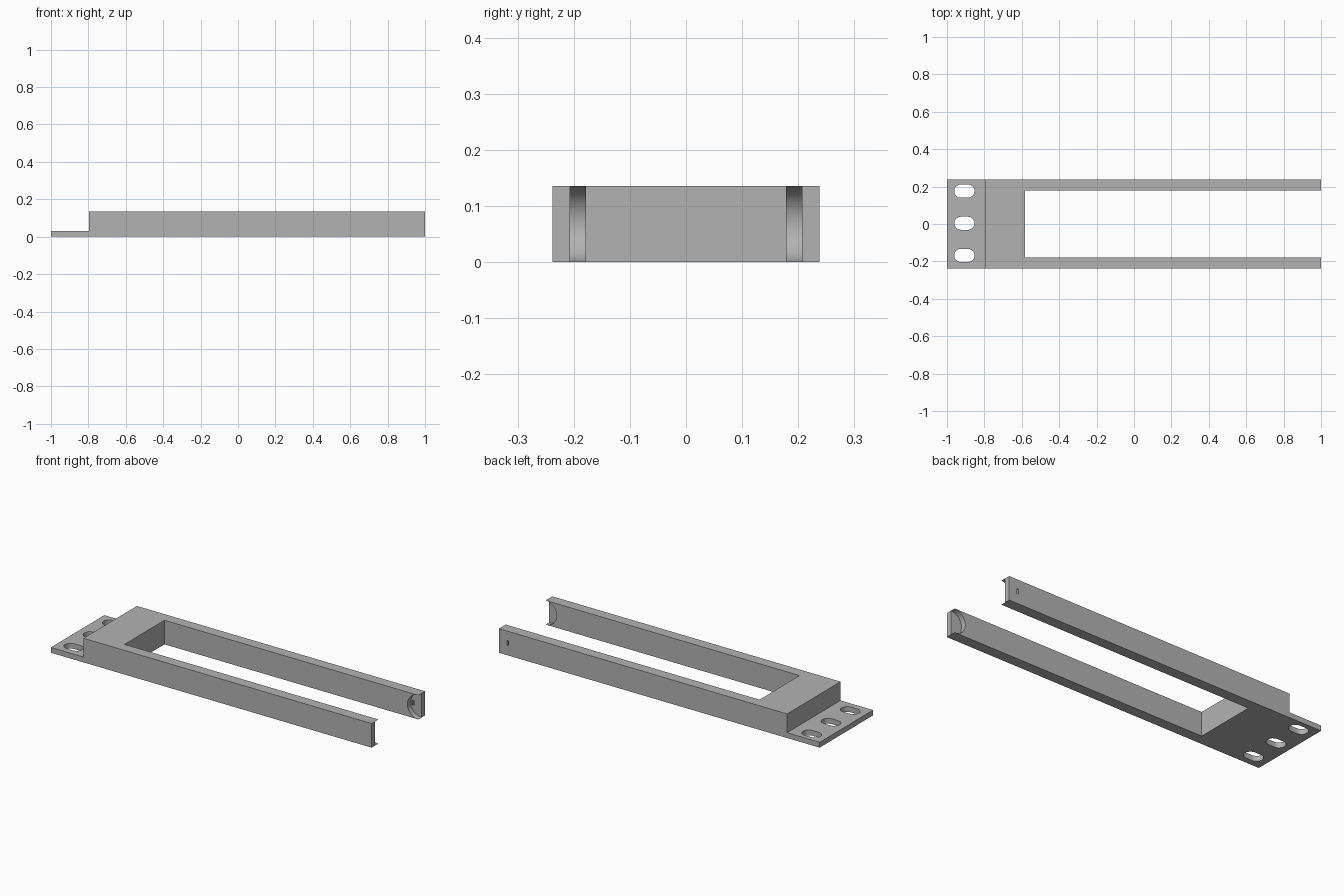
import bpy
import bmesh
from math import cos, sin, pi, radians
from mathutils import Vector

cube = bpy.data.objects.get("Cube")
if cube:
    bpy.data.objects.remove(cube)

HEIGHT, HALF_WIDTH, INNER = 0.136, 0.238, 0.178

grey = bpy.data.materials.new("plain grey")
grey.use_nodes = True
colour = (0.45, 0.45, 0.45, 1)
grey.diffuse_color = colour
grey.node_tree.nodes["Principled BSDF"].inputs["Base Color"].default_value = colour


def prism(name, points, offset):
    """Extrude a closed outline of 3D points along an offset."""
    bm = bmesh.new()
    face = bm.faces.new([bm.verts.new(p) for p in points])
    top = bmesh.ops.extrude_face_region(bm, geom=[face])["geom"]
    bmesh.ops.translate(bm, vec=Vector(offset),
                        verts=[v for v in top if isinstance(v, bmesh.types.BMVert)])
    bmesh.ops.recalc_face_normals(bm, faces=bm.faces)
    mesh = bpy.data.meshes.new(name)
    bm.to_mesh(mesh)
    bm.free()
    obj = bpy.data.objects.new(name, mesh)
    bpy.context.collection.objects.link(obj)
    mesh.materials.append(grey)
    return obj


def box(name, x, y, z):
    outline = [(x[0], y[0], z[0]), (x[1], y[0], z[0]),
               (x[1], y[1], z[0]), (x[0], y[1], z[0])]
    return prism(name, outline, (0, 0, z[1] - z[0]))


def cut(target, cutter):
    cutter.hide_render = True
    mod = target.modifiers.new("cut", 'BOOLEAN')
    mod.operation, mod.solver, mod.object = 'DIFFERENCE', 'EXACT', cutter
    bpy.context.view_layer.objects.active = target
    bpy.ops.object.modifier_apply(modifier=mod.name)
    bpy.data.objects.remove(cutter)


# Stepped side profile: thin mounting flange, then the tall body
profile = [(-1, 0), (1, 0), (1, HEIGHT), (-0.797, HEIGHT), (-0.797, 0.03), (-1, 0.03)]
frame = prism("forked_bracket", [(x, -HALF_WIDTH, z) for x, z in profile],
              (0, 2 * HALF_WIDTH, 0))

# Long opening between the two arms
cut(frame, box("opening", (-0.583, 1.2), (-INNER, INNER), (-0.1, 0.3)))

# Three rounded mounting slots in the flange
for y in (-0.168, 0.004, 0.176):
    outline = []
    for side in (1, -1):
        for i in range(13):
            a = pi * i / 12 - pi / 2
            outline.append((-0.907 + side * (0.019 + 0.035 * cos(a)),
                            y + side * 0.035 * sin(a), -0.1))
    cut(frame, prism("slot", outline, (0, 0, 0.3)))

# Half-round pocket on the inner face of each arm tip
for side in (1, -1):
    ring = [2 * pi * i / 64 for i in range(64)]
    outline = [(1 + 0.0677 * cos(a), side * 0.15, HEIGHT / 2 + 0.0677 * sin(a))
               for a in ring]
    cut(frame, prism("pocket", outline, (0, side * 0.057, 0)))

# Small slit through the back arm
cut(frame, box("slit", (0.941, 0.951), (0.19, 0.3), (0.055, 0.083)))

bpy.ops.object.select_all(action='DESELECT')
frame.select_set(True)
bpy.context.view_layer.objects.active = frame
bpy.ops.object.shade_smooth_by_angle(angle=radians(30))
